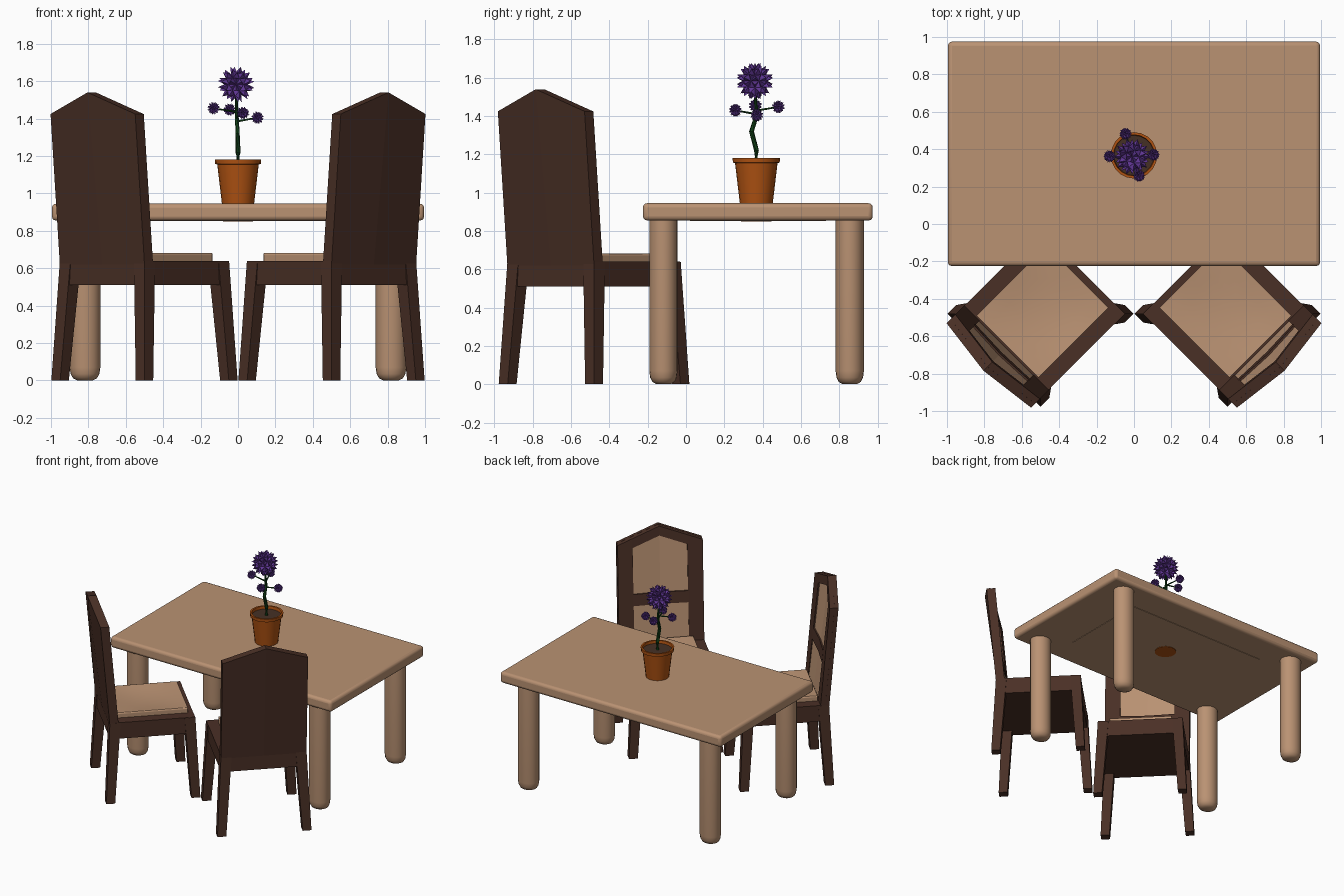
import bpy, bmesh, math
from mathutils import Matrix, Vector

if "Cube" in bpy.data.objects:
    bpy.data.objects.remove(bpy.data.objects["Cube"])


def material(name, color):
    m = bpy.data.materials.new(name)
    m.diffuse_color = (*color, 1)
    m.use_nodes = True
    m.node_tree.nodes["Principled BSDF"].inputs["Base Color"].default_value = m.diffuse_color
    return m


WOOD = material("light wood", (0.49, 0.288, 0.171))
DARK = material("dark wood", (0.068, 0.029, 0.019))
CLAY = material("terracotta", (0.43, 0.085, 0.006))
SOIL = material("soil", (0.06, 0.03, 0.018))
GREEN = material("stem green", (0.006, 0.055, 0.009))
PURPLE = material("petal purple", (0.12, 0.038, 0.30))


def finish(name, bm, mat, matrix=Matrix(), bevel=0, segments=2, smooth=False):
    bmesh.ops.recalc_face_normals(bm, faces=bm.faces[:])
    mesh = bpy.data.meshes.new(name)
    bm.to_mesh(mesh)
    bm.free()
    mesh.materials.append(mat)
    ob = bpy.data.objects.new(name, mesh)
    bpy.context.collection.objects.link(ob)
    ob.matrix_world = matrix
    if bevel:
        mod = ob.modifiers.new("bevel", 'BEVEL')
        mod.width, mod.segments, mod.limit_method = bevel, segments, 'ANGLE'
    if smooth:
        bpy.ops.object.select_all(action='DESELECT')
        ob.select_set(True)
        bpy.context.view_layer.objects.active = ob
        bpy.ops.object.shade_smooth_by_angle(angle=math.radians(40))
    return ob


def loft(rings):
    """Closed solid through a list of equally long vertex rings."""
    bm = bmesh.new()
    vs = [[bm.verts.new(p) for p in r] for r in rings]
    n = len(rings[0])
    for a, b in zip(vs, vs[1:]):
        for i in range(n):
            bm.faces.new((a[i], a[(i + 1) % n], b[(i + 1) % n], b[i]))
    bm.faces.new(vs[0])
    bm.faces.new(vs[-1])
    return bm


def rect(x0, x1, y0, y1, z):
    return [(x0, y0, z), (x1, y0, z), (x1, y1, z), (x0, y1, z)]


def box(x0, x1, y0, y1, z0, z1):
    return loft([rect(x0, x1, y0, y1, z0), rect(x0, x1, y0, y1, z1)])


def lathe(profile, n, sy=1.0):
    return loft([[(r * math.cos(2 * math.pi * i / n), sy * r * math.sin(2 * math.pi * i / n), z)
                  for i in range(n)] for r, z in profile])


# ---- table
finish("table_top", box(-0.995, 0.995, -0.225, 0.975, 0.855, 0.945), WOOD, bevel=0.022, segments=3, smooth=True)
finish("table_underside_panel", box(-0.62, 0.62, 0.02, 0.73, 0.852, 0.86), WOOD)
for sx in (-1, 1):
    for y in (-0.118, 0.855):
        finish("table_leg", lathe([(0.04, 0), (0.064, 0.012), (0.077, 0.035), (0.082, 0.07), (0.082, 0.87)], 20, 0.9),
               WOOD, Matrix.Translation((sx * 0.818, y, 0)), smooth=True)


# ---- chairs: local +y is the front of the seat
def back_y(x, z):
    t = max(0, (z - 0.64) / 0.78)
    return -0.32 - 0.07 * t - 0.03 * min(1, t) * (1 - abs(x) / 0.32)


def back_piece(columns, d0, d1):
    """Upright slab following the leaning, bowed back; columns are (x, low, high)."""
    return loft([[(x, back_y(x, z) + d, z) for z, d in ((lo, d0), (hi, d0), (hi, d1), (lo, d1))]
                 for x, lo, hi in columns])


def gable(x):
    return 1.54 - 0.36 * abs(x)


def chair(side, m):
    # splayed legs
    for sx in (-1, 1):
        for sy in (-1, 1):
            def corner(o, s, z):
                return [(sx * a, sy * b, z) for a, b in ((o, o), (o - s, o), (o - s, o - s), (o, o - s))]
            finish(side + "_chair_leg", loft([corner(0.352, 0.066, 0), corner(0.32, 0.08, 0.638)]), DARK, m)
    # seat frame and cushion
    finish(side + "_seat_frame", box(-0.318, 0.318, -0.318, 0.318, 0.51, 0.64), DARK, m)
    bm = box(-0.235, 0.235, -0.25, 0.28, 0.63, 0.688)
    bmesh.ops.subdivide_edges(bm, edges=bm.edges[:], cuts=5, use_grid_fill=True)
    for v in bm.verts:
        if v.co.z > 0.687:
            v.co.z -= 0.022 * (1 - (v.co.x / 0.235) ** 2) * (1 - ((v.co.y - 0.015) / 0.265) ** 2) + 0.006
    finish(side + "_seat_cushion", bm, WOOD, m, bevel=0.014, smooth=True)
    # back: rear panel, posts, gabled top rail, middle rail
    xs = (-0.32, 0, 0.32)
    finish(side + "_back_panel", back_piece([(x, 0.62, gable(x)) for x in xs], 0, 0.03), DARK, m)
    for s in (-1, 1):
        finish(side + "_back_post", back_piece([(s * x, 0.62, gable(x) - 0.001) for x in (0.205, 0.319)],
                                               0.01, 0.066), DARK, m)
    xi = (-0.21, 0, 0.21)
    finish(side + "_top_rail", back_piece([(x, gable(x) - 0.075, gable(x) - 0.001) for x in xi], 0.01, 0.066), DARK, m)
    finish(side + "_middle_rail", back_piece([(x, 0.94, 1.03) for x in xi], 0.01, 0.066), DARK, m)
    # back cushions
    finish(side + "_upper_back_pad", back_piece([(x, 1.03, gable(x) - 0.075) for x in xi], 0.02, 0.056), WOOD, m)
    finish(side + "_lower_back_pad", back_piece([(x, 0.65, 0.94) for x in xi], 0.02, 0.06), WOOD, m)


for side, s in (("left", -1), ("right", 1)):
    chair(side, Matrix.Translation((s * 0.5, -0.48, 0)) @ Matrix.Rotation(s * math.pi / 4, 4, 'Z'))

# ---- flower pot
P = Matrix.Translation((0, 0.367, 0))
finish("pot", lathe([(0.086, 0.945), (0.111, 1.155), (0.122, 1.157), (0.124, 1.182),
                     (0.11, 1.182), (0.106, 1.15)], 20), CLAY, P, smooth=True)
finish("pot_base_disc", lathe([(0.08, 0.849), (0.08, 0.856)], 20), CLAY, P)
finish("soil", lathe([(0.106, 1.145), (0.107, 1.16)], 20), SOIL, P)


# ---- stems and blossoms
def stem(name, pts, r0, r1, n=6):
    rings = []
    for i, p in enumerate(pts):
        d = Vector(pts[min(i + 1, len(pts) - 1)]) - Vector(pts[max(i - 1, 0)])
        q = d.to_track_quat('Z', 'Y')
        r = r0 + (r1 - r0) * i / (len(pts) - 1)
        rings.append([Vector(p) + q @ Vector((r * math.cos(2 * math.pi * k / n), r * math.sin(2 * math.pi * k / n), 0))
                      for k in range(n)])
    finish(name, loft(rings), GREEN)


def blossom(name, pos, core, tip):
    bm = bmesh.new()
    bmesh.ops.create_icosphere(bm, subdivisions=2, radius=core)
    for v in bmesh.ops.poke(bm, faces=bm.faces[:])["verts"]:
        v.co = v.co.normalized() * tip
    finish(name, bm, PURPLE, Matrix.Translation(pos))


stem("main_stem", [(0, 0.365, 1.15), (0, 0.368, 1.22), (-0.002, 0.342, 1.32), (-0.006, 0.368, 1.4),
                   (-0.01, 0.36, 1.56)], 0.015, 0.01)
blossom("large_blossom", (-0.01, 0.36, 1.583), 0.066, 0.099)
for p in ((-0.13, 0.362, 1.455), (-0.045, 0.482, 1.448), (0.027, 0.258, 1.43), (0.104, 0.37, 1.405)):
    stem("side_stem", [(-0.006, 0.365, p[2] - 0.02), p], 0.006, 0.004, 5)
    blossom("small_blossom", p, 0.024, 0.035)
